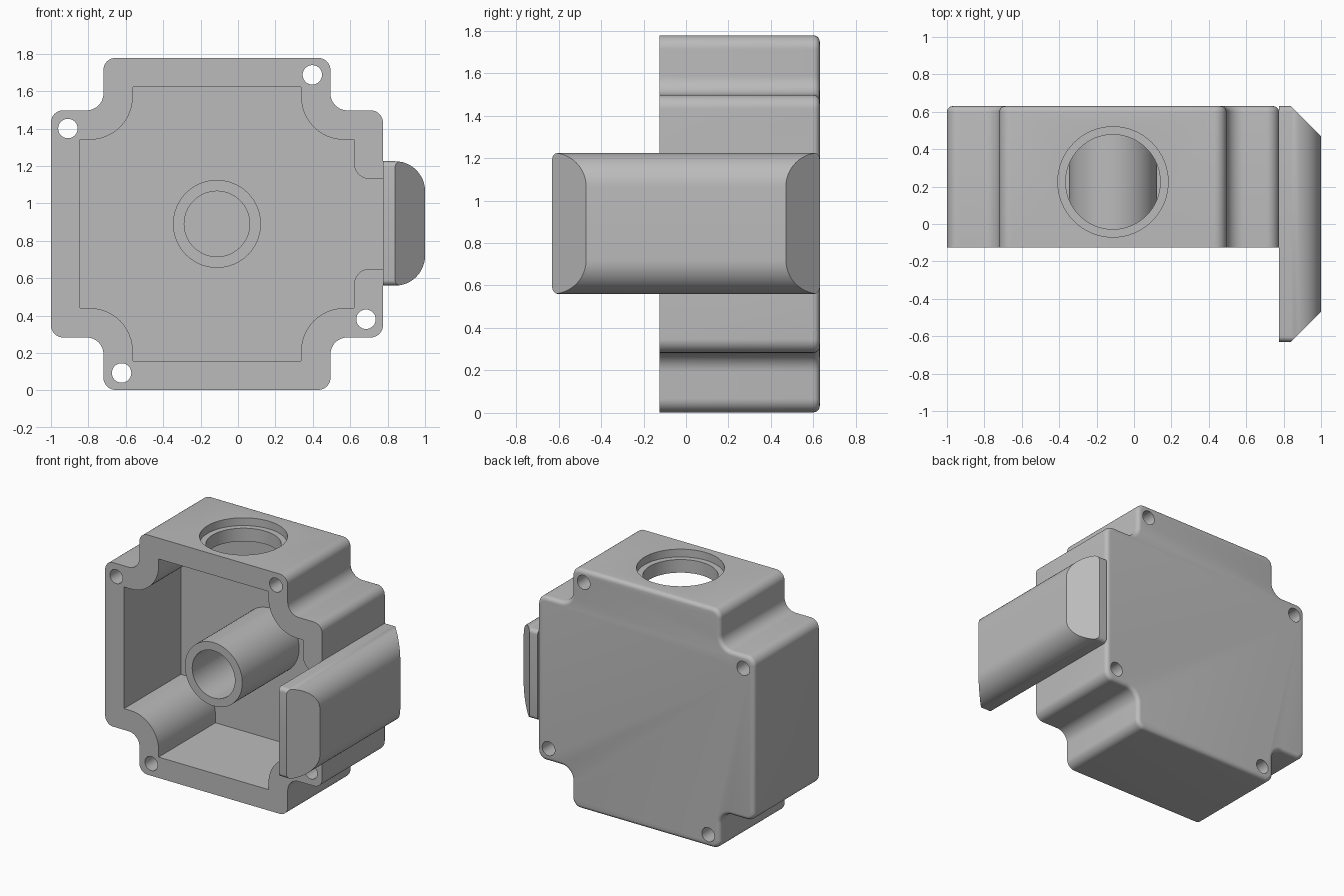
import bpy, bmesh, math
from mathutils import Vector

if "Cube" in bpy.data.objects:
    bpy.data.objects.remove(bpy.data.objects["Cube"], do_unlink=True)

grey = bpy.data.materials.new("plain grey")
grey.use_nodes = True
colour = (0.5, 0.5, 0.5, 1)
grey.diffuse_color = colour
grey.node_tree.nodes["Principled BSDF"].inputs["Base Color"].default_value = colour

CX, CZ = -0.1125, 0.89           # axis of the housing
FRONT, BACK, INNER_BACK = -0.125, 0.63, 0.54


def fillet(corners, steps=12):
    """Turn (u, v, radius) corners into a rounded outline."""
    out = []
    for i, (u, v, r) in enumerate(corners):
        p = Vector((u, v))
        if r == 0:
            out.append(p)
            continue
        a = (Vector(corners[i - 1][:2]) - p).normalized()
        b = (Vector(corners[(i + 1) % len(corners)][:2]) - p).normalized()
        centre = p + (a + b) * r     # all corners are right angles
        for k in range(steps + 1):
            t = k / steps * math.pi / 2
            out.append(centre - b * r * math.cos(t) - a * r * math.sin(t))
    return out


def four_way(quarter, extra=()):
    """Repeat a quarter outline about the housing axis."""
    out = []
    for n in range(4):
        c, s = round(math.cos(n * math.pi / 2)), round(math.sin(n * math.pi / 2))
        if n == 0:
            out += extra
        out += [(u * c - v * s, u * s + v * c, r) for u, v, r in quarter]
    return [(u + CX, v + CZ, r) for u, v, r in out]


def circle(u, v, r, n=64):
    return [Vector((u + r * math.cos(2 * math.pi * k / n),
                    v + r * math.sin(2 * math.pi * k / n))) for k in range(n)]


def prism(name, outline, start, end, axis="y", round_end=0):
    """Extrude an outline along an axis, with an optional rounded far rim."""
    place = {"x": lambda p, t: (t, p.x, p.y),
             "y": lambda p, t: (p.x, t, p.y),
             "z": lambda p, t: (p.x, p.y, t)}[axis]
    bm = bmesh.new()
    low = [bm.verts.new(place(p, start)) for p in outline]
    high = [bm.verts.new(place(p, end)) for p in outline]
    bm.faces.new(low)
    cap = bm.faces.new(high)
    for i in range(len(low)):
        bm.faces.new((low[i - 1], low[i], high[i], high[i - 1]))
    bmesh.ops.recalc_face_normals(bm, faces=bm.faces)
    if round_end:
        bmesh.ops.bevel(bm, geom=list(cap.edges), offset=round_end, segments=5,
                        profile=0.5, affect="EDGES")
    mesh = bpy.data.meshes.new(name)
    bm.to_mesh(mesh)
    bm.free()
    mesh.materials.append(grey)
    ob = bpy.data.objects.new(name, mesh)
    bpy.context.collection.objects.link(ob)
    return ob


def combine(target, tools, operation="DIFFERENCE"):
    """Apply booleans to the target and discard the tools."""
    for tool in tools:
        tool.hide_render = True
        mod = target.modifiers.new("cut", "BOOLEAN")
        mod.object, mod.operation, mod.solver = tool, operation, "EXACT"
    graph = bpy.context.evaluated_depsgraph_get()
    mesh = bpy.data.meshes.new_from_object(target.evaluated_get(graph))
    target.modifiers.clear()
    target.data = mesh
    for tool in tools:
        bpy.data.objects.remove(tool, do_unlink=True)


# Housing block with stepped corners
housing = prism("housing", fillet(four_way(
    [(0.8875, 0.607, 0.065), (0.607, 0.607, 0.09), (0.607, 0.8875, 0.065)])),
    FRONT, BACK, round_end=0.03)

# Open cavity with corner pillars and a side slot behind the side block
slot = [(0.733, -0.325, 0), (0.733, -0.24, 0.084), (0.95, -0.24, 0),
        (0.95, 0.24, 0), (0.733, 0.24, 0.084), (0.733, 0.325, 0)]
cavity = prism("cavity_cutter", fillet(four_way(
    [(0.733, 0.45, 0), (0.45, 0.45, 0.23), (0.45, 0.733, 0)], slot)),
    FRONT - 0.2, INNER_BACK)

# Top port with a shallow counterbore
port = prism("port_cutter", circle(CX, 0.225, 0.253), 1.4, 2, "z")
counterbore = prism("counterbore_cutter", circle(CX, 0.225, 0.295), 1.72, 2, "z")

# Four screw holes
holes = [prism("screw_cutter", circle(u, v, 0.052, 32), -1, 1)
         for u, v, r in four_way([(0.51, 0.797, 0)])]
combine(housing, [cavity, port, counterbore] + holes)

# Central tube standing on the back wall
tube = prism("central_tube", circle(CX, CZ, 0.235), FRONT, INNER_BACK + 0.01)
combine(tube, [prism("bore_cutter", circle(CX, CZ, 0.175), FRONT - 0.1, INNER_BACK)])

# Side block: rounded section, sloped ends, softened corners
LOW, HIGH, X0 = 0.56, 1.225, 0.775
block = prism("side_block", fillet(
    [(X0, LOW, 0), (1, LOW, 0.16), (1, HIGH, 0.16), (X0, HIGH, 0)]), -0.7, 0.7)
slopes = prism("slope_tool", [Vector(p) for p in (
    (0.7, -BACK), (0.84, -BACK), (1, -0.47), (1.1, -0.37),
    (1.1, 0.37), (1, 0.47), (0.84, BACK), (0.7, BACK))], 0.3, 1.5, "z")
corners = prism("corner_tool", fillet(
    [(-BACK, LOW, 0.03), (BACK, LOW, 0.03), (BACK, HIGH, 0.03), (-BACK, HIGH, 0.03)], 6),
    0.6, 1.2, "x")
combine(block, [slopes, corners], "INTERSECT")

# Smooth curves, crisp edges
bpy.ops.object.select_all(action="DESELECT")
for ob in (housing, tube, block):
    ob.select_set(True)
bpy.context.view_layer.objects.active = housing
bpy.ops.object.shade_smooth_by_angle(angle=math.radians(30))
